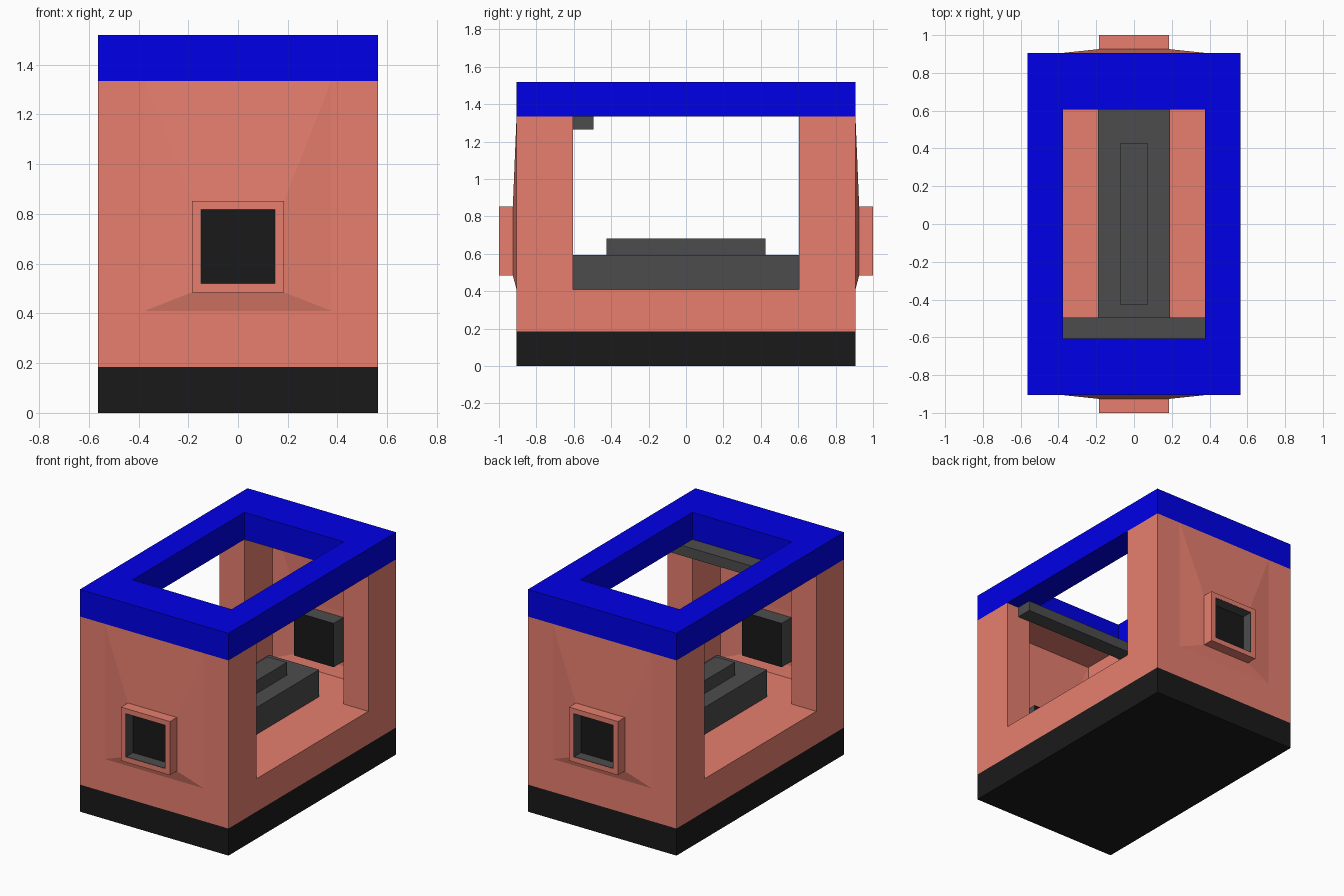
import bpy, bmesh
from mathutils import Vector

if "Cube" in bpy.data.objects:
    bpy.data.objects.remove(bpy.data.objects["Cube"])


def material(name, rgb):
    m = bpy.data.materials.new(name)
    m.diffuse_color = (*rgb, 1)
    m.use_nodes = True
    m.node_tree.nodes["Principled BSDF"].inputs["Base Color"].default_value = m.diffuse_color
    return m


SALMON = material("salmon", (0.863, 0.227, 0.171))
BLUE = material("blue", (0.0, 0.0, 0.855))
GREY = material("grey", (0.0732, 0.0732, 0.0732))
BLACK = material("black", (0.01, 0.01, 0.01))


def finish(name, bm, *mats):
    bmesh.ops.recalc_face_normals(bm, faces=bm.faces[:])
    mesh = bpy.data.meshes.new(name)
    bm.to_mesh(mesh)
    bm.free()
    for m in mats:
        mesh.materials.append(m)
    ob = bpy.data.objects.new(name, mesh)
    bpy.context.collection.objects.link(ob)
    return ob


def box(name, lo, hi, mat):
    bm = bmesh.new()
    bmesh.ops.create_cube(bm, size=1)
    for v in bm.verts:
        v.co = Vector([(a + b) / 2 + c * (b - a) for a, b, c in zip(lo, hi, v.co)])
    return finish(name, bm, mat)


def loop(bm, rect, place):
    """Four corners of a rectangle (u0, u1, v0, v1), put in space by place(u, v)."""
    u0, u1, v0, v1 = rect
    return [bm.verts.new(place(u, v)) for u, v in ((u0, v0), (u1, v0), (u1, v1), (u0, v1))]


def bridge(bm, a, b):
    return [bm.faces.new((a[i], a[(i + 1) % 4], b[(i + 1) % 4], b[i])) for i in range(4)]


def ring(name, outer, inner, near, far, mat):
    """Rectangular frame with a through hole; near and far place its two sides."""
    bm = bmesh.new()
    loops = [loop(bm, outer, near), loop(bm, outer, far), loop(bm, inner, far), loop(bm, inner, near)]
    for i in range(4):
        bridge(bm, loops[i], loops[(i + 1) % 4])
    return finish(name, bm, mat)


HX, HY = 0.5625, 0.906    # outer half sizes
IX, IY = 0.375, 0.605     # inner opening half sizes
Z_BASE, Z_FLOOR, Z_ROOF, Z_TOP = 0.185, 0.41, 1.335, 1.52

# Base
box("base", (-HX, -HY, 0), (HX, HY, Z_BASE), BLACK)

# Body: floor slab with four corner posts raised from it
bm = bmesh.new()
xs, ys = (-HX, -IX, IX, HX), (-HY, -IY, IY, HY)
grid = [[bm.verts.new((x, y, Z_FLOOR)) for y in ys] for x in xs]
cells = {(i, j): bm.faces.new((grid[i][j], grid[i + 1][j], grid[i + 1][j + 1], grid[i][j + 1]))
         for i in range(3) for j in range(3)}
rim = [e for e in bm.edges if e.is_boundary]
skirt = bmesh.ops.extrude_edge_only(bm, edges=rim)["geom"]
for v in skirt:
    if isinstance(v, bmesh.types.BMVert):
        v.co.z = Z_BASE
for i in (0, 2):
    for j in (0, 2):
        top = bmesh.ops.extrude_face_region(bm, geom=[cells[i, j]])["geom"]
        for v in top:
            if isinstance(v, bmesh.types.BMVert):
                v.co.z = Z_ROOF
        if cells[i, j].is_valid:
            bm.faces.remove(cells[i, j])
finish("body", bm, SALMON)

# Roof frame
ring("roof_frame", (-HX, HX, -HY, HY), (-IX, IX, -IY, IY),
     lambda x, y: (x, y, Z_ROOF), lambda x, y: (x, y, Z_TOP), BLUE)

# Centre bench and crossbar
box("bench", (-0.19, -IY, Z_FLOOR), (0.19, IY, 0.595), GREY)
box("bench_ridge", (-0.073, -0.425, 0.595), (0.073, 0.425, 0.683), GREY)
box("crossbar", (-0.469, -IY, 1.265), (0.469, -0.495, Z_ROOF), GREY)

# End walls, each with a ceiling, a shallow sloping panel and a square port
PORT_OUT = (-0.185, 0.185, 0.485, 0.852)
PORT_IN = (-0.15, 0.15, 0.519, 0.819)
for s, side in ((-1, "front"), (1, "back")):
    def at(y):
        return lambda x, z: (x, s * y, z)

    near, far = sorted((s * (IY + 0.001), s * HY))
    box(side + "_ceiling", (-IX, near, Z_ROOF - 0.003), (IX, far, Z_ROOF), SALMON)

    bm = bmesh.new()
    bridge(bm, loop(bm, (-IX, IX, Z_FLOOR, Z_ROOF), at(HY)), loop(bm, PORT_OUT, at(0.926)))
    finish(side + "_panel", bm, SALMON)

    ring(side + "_port_frame", PORT_OUT, PORT_IN, at(0.926), at(1.0), SALMON)

    # Port liner: grey sleeve with a black inner end and a black pocket bottom
    bm = bmesh.new()
    pocket = tuple(c + d for c, d in zip(PORT_IN, (0.003, -0.003, 0.003, -0.003)))
    end, lip = loop(bm, PORT_IN, at(0.82)), loop(bm, PORT_IN, at(0.999))
    mouth, bottom = loop(bm, pocket, at(0.999)), loop(bm, pocket, at(0.925))
    for a, b in ((end, lip), (lip, mouth), (mouth, bottom)):
        bridge(bm, a, b)
    for cap in (end, bottom):
        bm.faces.new(cap).material_index = 1
    finish(side + "_port_liner", bm, GREY, BLACK)
